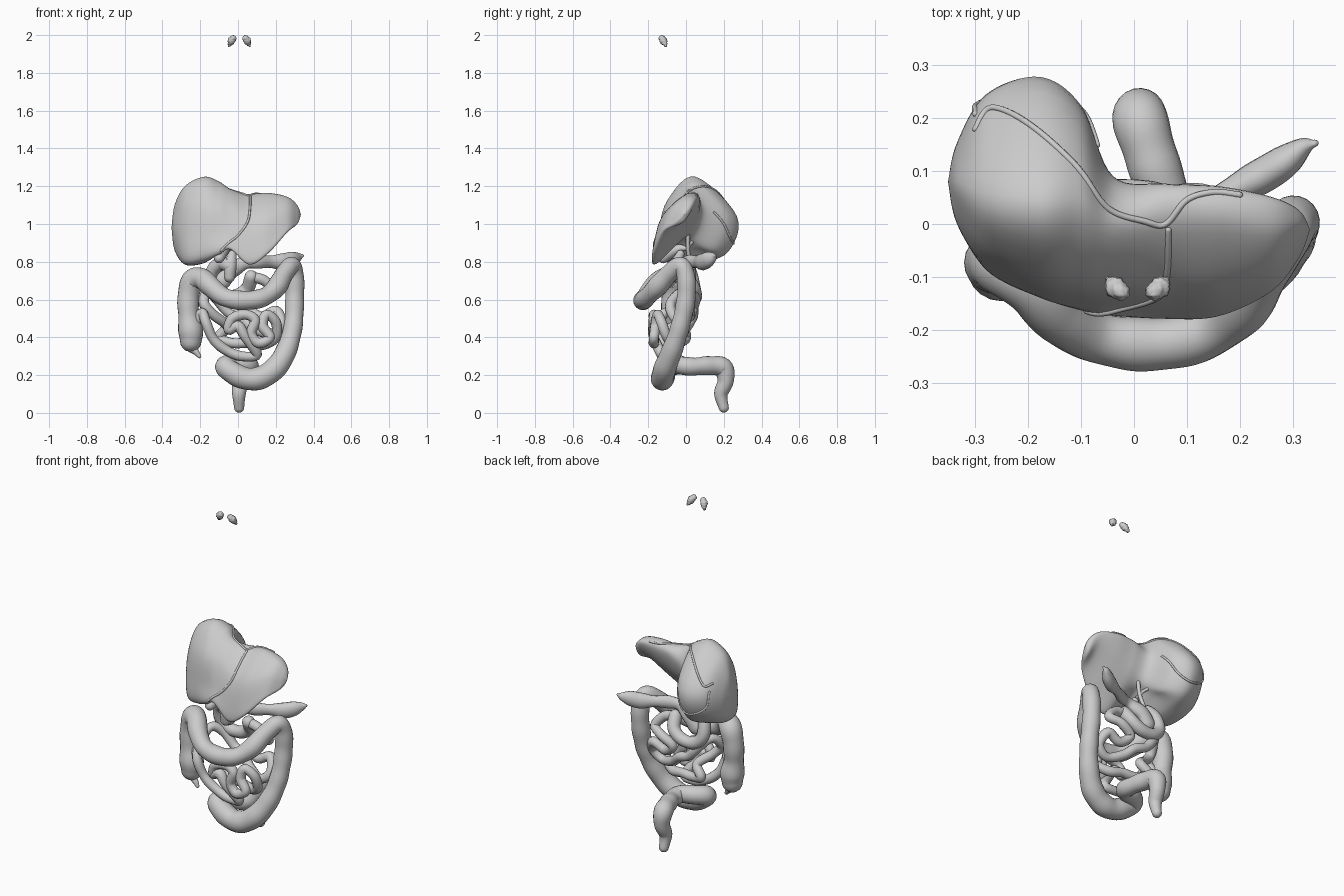
import bpy, math
from mathutils import Vector
from mathutils.bvhtree import BVHTree


def lumps(p, f):
    """Smooth repeatable bumpiness in -1..1."""
    return (math.sin(p[0] * f + 1.3) + math.sin(p[1] * f * 1.2 + 0.4) + math.sin(p[2] * f * 0.9 + 2.1)) / 3


def spline(pts, n, closed=False):
    """Catmull-Rom through tuples of any length."""
    m, out = len(pts), []
    for i in range(m if closed else m - 1):
        idx = [i - 1, i, i + 1, i + 2]
        idx = [k % m if closed else min(max(k, 0), m - 1) for k in idx]
        a, b, c, d = (pts[k] for k in idx)
        for s in range(n):
            t = s / n
            out.append(tuple(0.5 * (2 * q + (r - p) * t + (2 * p - 5 * q + 4 * r - w) * t * t
                             + (3 * q - p - 3 * r + w) * t ** 3) for p, q, r, w in zip(a, b, c, d)))
    if not closed:
        out.append(tuple(pts[-1]))
    return out


def skin(name, rings):
    """Join rings of points into a closed smooth mesh."""
    n = len(rings[0])
    verts = [tuple(v) for r in rings for v in r]
    faces = [(i * n + j, i * n + (j + 1) % n, (i + 1) * n + (j + 1) % n, (i + 1) * n + j)
             for i in range(len(rings) - 1) for j in range(n)]
    faces += [tuple(reversed(range(n))), tuple(range(len(verts) - n, len(verts)))]
    me = bpy.data.meshes.new(name)
    me.from_pydata(verts, [], faces)
    me.polygons.foreach_set("use_smooth", [True] * len(faces))
    me.update()
    ob = bpy.data.objects.new(name, me)
    bpy.context.collection.objects.link(ob)
    return ob, verts, faces


def tube(name, pts, r=None, sides=14, n=7, bumps=0.0, squash=1.0):
    """Round-ended organic tube; points are (x,y,z) with r, or (x,y,z,radius)."""
    if r:
        pts = [tuple(p) + (r,) for p in pts]
    s = spline(pts, n)
    c = [Vector(p[:3]) for p in s]
    rad = [p[3] * (1 + bumps * lumps(p, 60)) for p in s]
    tan = [(c[min(i + 1, len(c) - 1)] - c[max(i - 1, 0)]).normalized() for i in range(len(c))]
    up = Vector((0, 0, 1)) if abs(tan[0].z) < 0.9 else Vector((0, 1, 0))
    st = [(c[0] - tan[0] * rad[0] * math.sin(a), tan[0], rad[0] * math.cos(a)) for a in (1.5, 1.1, 0.7, 0.35)]
    st += list(zip(c, tan, rad))
    st += [(c[-1] + tan[-1] * rad[-1] * math.sin(a), tan[-1], rad[-1] * math.cos(a)) for a in (0.35, 0.7, 1.1, 1.5)]
    rings = []
    for p, t, q in st:
        up = (up - t * up.dot(t)).normalized()
        side = t.cross(up)
        rings.append([p + up * q * math.cos(k * math.tau / sides)
                      + side * q * squash * math.sin(k * math.tau / sides) for k in range(sides)])
    return skin(name, rings)[0]


# liver: y,z sections at stations along x
# order: front bottom, front, front top, top, back, back bottom, underside
stations = [
    (-.335, .03, .88, .0, .97, .03, 1.06, .08, 1.1, .15, 1.0, .14, .91, .09, .86),
    (-.28, -.07, .80, -.08, .95, -.04, 1.12, .06, 1.2, .235, 1.04, .21, .89, .08, .80),
    (-.18, -.12, .81, -.13, .95, -.09, 1.13, .05, 1.25, .27, 1.04, .22, .85, .06, .80),
    (-.10, -.15, .84, -.145, .95, -.10, 1.12, .05, 1.225, .22, 1.05, .16, .87, .03, .87),
    (-.04, -.165, .865, -.155, .94, -.10, 1.10, .01, 1.185, .09, 1.08, .05, .95, -.04, .91),
    (.06, -.17, .785, -.17, .88, -.12, 1.04, .0, 1.152, .075, 1.13, .04, 1.0, -.07, .87),
    (.16, -.165, .845, -.165, .91, -.12, 1.05, .0, 1.158, .07, 1.14, .04, 1.04, -.06, .92),
    (.26, -.12, .955, -.12, .99, -.08, 1.08, -.01, 1.14, .05, 1.13, .025, 1.06, -.045, .99),
    (.313, -.06, 1.0, -.055, 1.03, -.035, 1.07, .0, 1.10, .025, 1.09, .015, 1.05, -.015, 1.01)]
stations = [(-.352,) + (.08, .98) * 7] + stations + [(.333,) + (-.01, 1.05) * 7]
rings = []
for s in spline(stations, 8):
    loop = [(s[0], s[i], s[i + 1]) for i in range(1, 15, 2)]
    rings.append(spline(loop, 6, closed=True))
liver, lv, lf = skin("liver", rings)
bvh = BVHTree.FromPolygons(lv, lf)


def on_liver(origin_fn, direction, pts):
    """Drop a path onto the liver surface."""
    hits = []
    for p in spline(pts, 4):
        h = bvh.ray_cast(Vector(origin_fn(p)), Vector(direction))[0]
        if h:
            hits.append(tuple(h))
    return hits


# ligament cords lying on the liver surface
front = on_liver(lambda p: (p[0], -1, p[1]), (0, 1, 0),
                 [(.065, 1.145), (.063, 1.08), (.05, 1.01), (.0, .94), (-.05, .9), (-.09, .86)])
tube("falciform_ligament", front, .006, 8, 3)
crown = on_liver(lambda p: (p[0], p[1], 2), (0, 0, -1),
                 [(-.3, .18), (-.27, .22), (-.2, .19), (-.11, .11), (-.05, .03), (.02, .005),
                  (.06, .0), (.1, .045), (.15, .06), (.2, .055)])
tube("coronary_ligament", crown, .006, 8, 3)
back = on_liver(lambda p: (p[0], 1, p[1]), (0, -1, 0),
                [(-.3, 1.04), (-.295, .96), (-.24, .91), (-.17, .9), (-.11, .95), (-.07, 1.06)])
tube("lower_coronary_ligament", back, .006, 8, 3)

# large bowel
tube("colon", [
    (-.25, -.08, .38, .058), (-.25, -.08, .43, .066), (-.262, -.078, .52, .055), (-.262, -.072, .62, .058),
    (-.238, -.08, .70, .06), (-.19, -.12, .71, .055), (-.14, -.175, .665, .053), (-.07, -.215, .612, .05),
    (.03, -.228, .595, .05), (.13, -.21, .61, .05), (.2, -.16, .66, .051), (.245, -.09, .735, .05),
    (.285, -.03, .78, .048), (.3, .0, .72, .048), (.3, .0, .6, .049), (.292, -.03, .46, .051),
    (.26, -.07, .34, .054), (.2, -.11, .24, .06), (.11, -.125, .183, .062), (.02, -.12, .188, .061),
    (-.065, -.1, .24, .056), (-.03, -.05, .255, .053), (.05, -.02, .25, .05), (.06, .04, .245, .048),
    (.035, .12, .25, .05), (.012, .195, .24, .05), (.012, .21, .17, .043), (.005, .185, .1, .034),
    (.006, .2, .028, .026)], sides=20, bumps=.07)
tube("appendix", [(-.25, -.08, .34, .02), (-.225, -.085, .325, .018), (-.205, -.09, .30, .011)], sides=10)

# small bowel coils
tube("small_intestine", [
    (.07, .0, .72), (.14, .0, .70), (.19, .02, .64), (.13, .05, .61), (.06, .04, .56), (.12, .02, .51),
    (.2, .02, .54), (.23, -.02, .47), (.17, -.03, .42), (.08, .0, .45), (.02, .03, .5), (-.05, .04, .53),
    (-.11, .03, .6), (-.16, -.02, .64), (-.18, -.08, .58), (-.13, -.07, .52), (-.06, -.02, .46),
    (-.1, .0, .4), (-.03, -.03, .37), (.05, -.04, .37), (.13, -.06, .36), (.2, -.1, .4), (.2, -.13, .48),
    (.15, -.15, .52), (.13, -.16, .46), (.17, -.17, .4), (.11, -.17, .37), (.07, -.17, .42),
    (.09, -.17, .49), (.04, -.17, .52), (-.03, -.17, .5), (-.05, -.16, .44), (.0, -.17, .46),
    (.04, -.17, .4), (.1, -.13, .31), (.02, -.12, .3), (-.06, -.12, .33), (-.13, -.13, .39),
    (-.17, -.14, .48), (-.19, -.11, .53), (-.22, -.09, .48)], .027, 12, bumps=.08)

# duodenum
tube("duodenum", [
    (-.05, -.05, .78), (-.09, -.01, .79), (-.135, .02, .75), (-.14, .04, .67), (-.09, .05, .62),
    (-.01, .05, .62), (.05, .04, .66), (.07, .0, .72)], .036, bumps=.06)
tube("pylorus", [(-.045, -.05, .72, .03), (-.04, -.05, .78, .034), (-.03, -.03, .84, .022)])

# pancreas, gallbladder and ducts
tube("pancreas", [
    (-.08, .02, .70, .04), (-.04, .02, .75, .045), (.03, .0, .79, .032), (.1, .015, .80, .032),
    (.18, .06, .80, .034), (.24, .09, .80, .042), (.285, .118, .812, .04), (.32, .145, .825, .024),
    (.34, .152, .832, .01)], bumps=.15, squash=.75)
tube("gallbladder", [(-.10, -.12, .82, .028), (-.085, -.08, .85, .032), (-.06, -.03, .87, .022),
                     (-.04, .0, .87, .01)])
tube("bile_duct", [(-.02, .01, .95), (-.03, .01, .87), (-.05, .02, .80), (-.07, .03, .72)], .011, 10)
tube("hepatic_duct", [(-.09, .05, .92), (-.05, .02, .89), (-.03, .01, .86)], .009, 10)

# salivary glands, lumpy and leaning outward
for name, sx in (("right_salivary_gland", -1), ("left_salivary_gland", 1)):
    x0 = .007
    ob = tube(name, [(x0 + sx * .032, -.128, 1.983, .016), (x0 + sx * .041, -.121, 1.972, .02),
                     (x0 + sx * .048, -.113, 1.957, .015), (x0 + sx * .054, -.108, 1.946, .008)],
              sides=20, n=6)
    normals = [v.normal.copy() for v in ob.data.vertices]
    for v, nrm in zip(ob.data.vertices, normals):
        v.co += nrm * .003 * lumps(v.co, 500)
